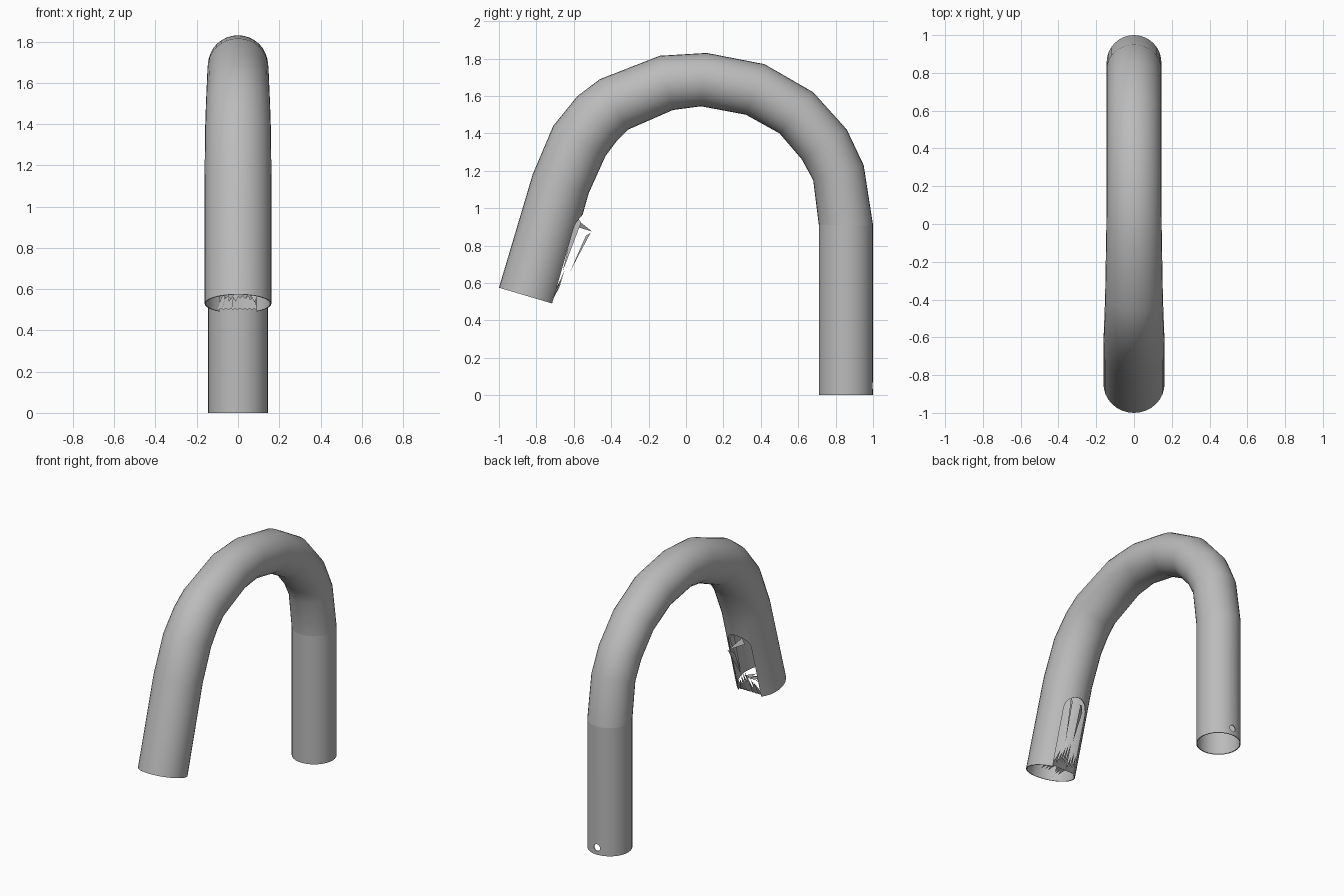
import bpy, bmesh, math, random
from mathutils import Vector, Matrix

random.seed(4)
if "Cube" in bpy.data.objects:
    bpy.data.objects.remove(bpy.data.objects["Cube"])

metal = bpy.data.materials.new("grey metal")
metal.use_nodes = True
metal.diffuse_color = (0.5, 0.5, 0.5, 1)
metal.node_tree.nodes["Principled BSDF"].inputs["Base Color"].default_value = (0.5, 0.5, 0.5, 1)

SIDES = 32
# Frame of the nozzle end: centre, axis up the pipe, direction to the inner side
END = Vector((0, -0.845, 0.529))
AXIS = Vector((0, 0.285, 0.958)).normalized()
INNER = Vector((0, 0.958, -0.285)).normalized()
SIDE = Vector((1, 0, 0))


def local(s, w, d):
    return END + AXIS * s + SIDE * w + INNER * d


def finish(name, bm):
    mesh = bpy.data.meshes.new(name)
    bm.to_mesh(mesh)
    bm.free()
    mesh.materials.append(metal)
    ob = bpy.data.objects.new(name, mesh)
    bpy.context.collection.objects.link(ob)
    return ob


def tube(name, rings):
    """Open pipe through rings given as outer point, inner point, half width."""
    bm = bmesh.new()
    loops = []
    for (oy, oz), (iy, iz), half in rings:
        out, inn = Vector((0, oy, oz)), Vector((0, iy, iz))
        mid, arm = (out + inn) / 2, (out - inn) / 2
        loops.append([bm.verts.new(mid + arm * math.cos(a) + SIDE * half * math.sin(a))
                      for a in (2 * math.pi * k / SIDES for k in range(SIDES))])
    for p, q in zip(loops, loops[1:]):
        for k in range(SIDES):
            j = (k + 1) % SIDES
            bm.faces.new((p[k], p[j], q[j], q[k]))
    bmesh.ops.recalc_face_normals(bm, faces=bm.faces)
    return finish(name, bm)


def cut_shell(ob, cutter):
    """Give the pipe a thin wall, cut it, and smooth it."""
    wall = ob.modifiers.new("wall", 'SOLIDIFY')
    wall.thickness = 0.006
    wall.offset = -1
    cut = ob.modifiers.new("cut", 'BOOLEAN')
    cut.object = cutter
    cut.operation = 'DIFFERENCE'
    cut.solver = 'EXACT'
    cutter.hide_render = True
    bpy.ops.object.select_all(action='DESELECT')
    bpy.context.view_layer.objects.active = ob
    ob.select_set(True)
    bpy.ops.object.modifier_apply(modifier="wall")
    bpy.ops.object.modifier_apply(modifier="cut")
    bpy.ops.object.shade_smooth_by_angle(angle=math.radians(35))
    bpy.data.objects.remove(cutter)


# Straight back leg with a small round hole near its foot
back_leg = tube("back_leg", [((1, 0), (0.71, 0), 0.145), ((1, 0.91), (0.71, 0.91), 0.145)])
bm = bmesh.new()
bmesh.ops.create_cone(bm, cap_ends=True, segments=16, radius1=0.024, radius2=0.024, depth=0.2,
                      matrix=Matrix.Translation((0, 1, 0.05)) @ Matrix.Rotation(math.pi / 2, 4, 'X'))
cut_shell(back_leg, finish("hole_cutter", bm))

# Bent neck widening slightly toward the nozzle
neck = tube("bent_neck", [
    ((1, 0.91), (0.71, 0.91), 0.145),
    ((0.95, 1.23), (0.68, 1.15), 0.145),
    ((0.86, 1.42), (0.62, 1.26), 0.145),
    ((0.68, 1.62), (0.50, 1.40), 0.145),
    ((0.42, 1.77), (0.32, 1.50), 0.145),
    ((0.11, 1.83), (0.08, 1.545), 0.145),
    ((-0.14, 1.815), (-0.07, 1.525), 0.148),
    ((-0.46, 1.69), (-0.31, 1.42), 0.153),
    ((-0.58, 1.60), (-0.37, 1.36), 0.156),
    ((-0.71, 1.44), (-0.43, 1.28), 0.16),
    ((-0.82, 1.18), (-0.52, 1.08), 0.162),
    ((-1, 0.575), (-0.69, 0.483), 0.162)])

# Round-topped slot on the inner side of the nozzle
bm = bmesh.new()
half, top = 0.09, 0.41
outline = [(-0.1, -half), (-0.1, half)]
outline += [(top + half * math.sin(a), half * math.cos(a))
            for a in (math.pi * k / 12 for k in range(13))]
base = bm.faces.new([bm.verts.new(local(s, w, 0.03)) for s, w in outline])
ext = bmesh.ops.extrude_face_region(bm, geom=[base])
bmesh.ops.translate(bm, vec=INNER * 0.3,
                    verts=[v for v in ext["geom"] if isinstance(v, bmesh.types.BMVert)])
bmesh.ops.recalc_face_normals(bm, faces=bm.faces)
cut_shell(neck, finish("slot_cutter", bm))

# Torn slivers of metal in and around the slot
bm = bmesh.new()


def sliver(*points):
    bm.faces.new([bm.verts.new(local(*p)) for p in points])


sliver((0.19, 0.0, 0.178), (0.42, 0.03, 0.224), (0.40, -0.01, 0.205))
sliver((0.47, -0.03, 0.13), (0.43, 0.02, 0.23), (0.43, -0.05, 0.14))
sliver((0.49, 0.04, 0.12), (0.46, 0.05, 0.16), (0.18, 0.03, 0.14))
for k in range(8):
    w = -0.08 + 0.16 * k / 7
    tip = random.uniform(0.1, 0.2)
    sliver((0.01, w - 0.02, 0.12), (0.01, w + 0.015, 0.13), (tip, w * 0.8, 0.15))
    # teeth across the nozzle mouth
    sliver((0.07, w - 0.02, 0.08), (0.07, w + 0.02, 0.06),
           (0.02, w, random.uniform(-0.04, 0.05)))
finish("torn_slivers", bm)
